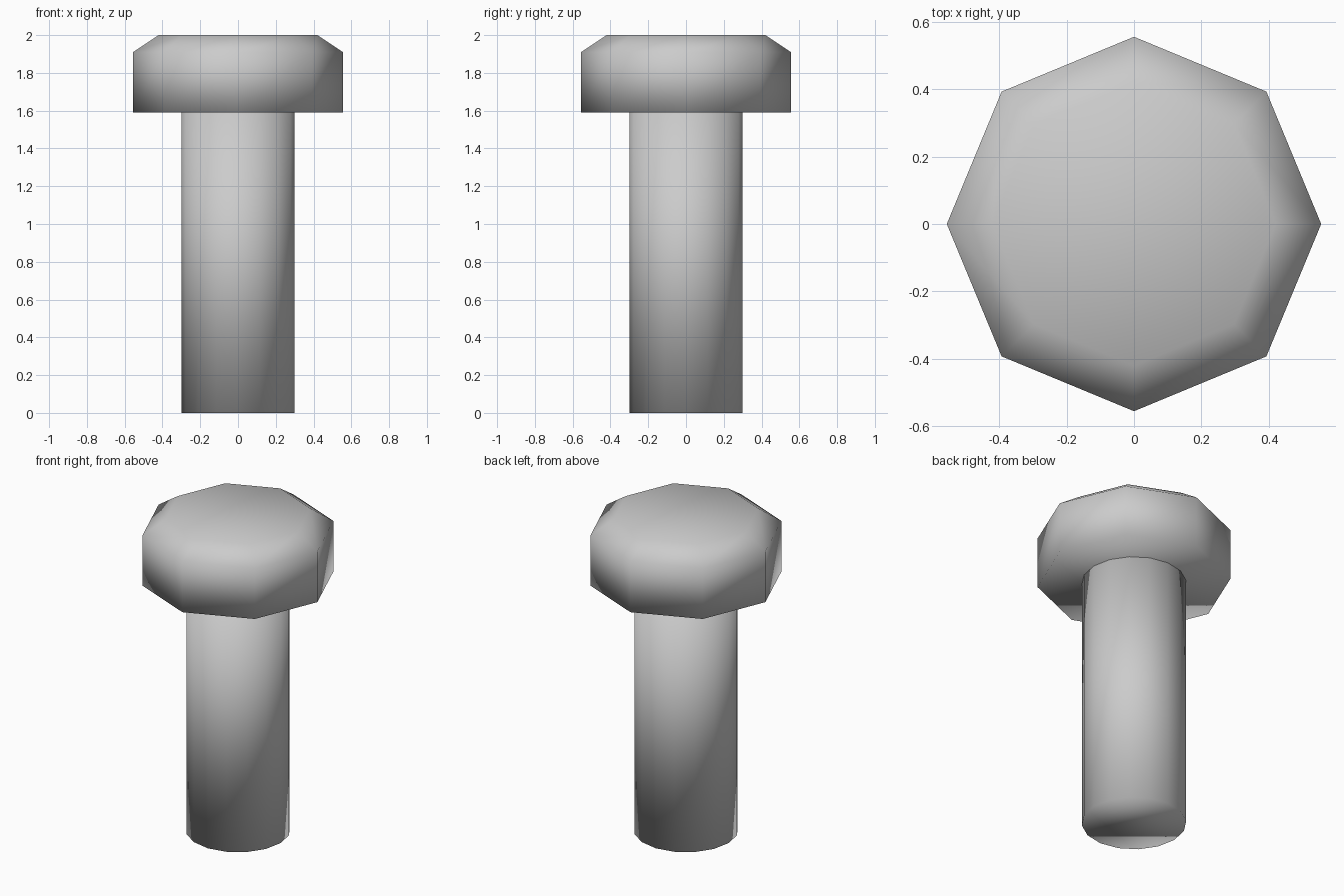
import bpy, bmesh
from math import cos, sin, tau

if "Cube" in bpy.data.objects:
    bpy.data.objects.remove(bpy.data.objects["Cube"])


def lathe(name, profile, sides):
    """Closed smooth-shaded solid from (radius, z) rings, bottom to top."""
    bm = bmesh.new()
    rings = [[bm.verts.new((r * cos(tau * i / sides), r * sin(tau * i / sides), z))
              for i in range(sides)] for r, z in profile]
    for low, high in zip(rings, rings[1:]):
        for i in range(sides):
            j = (i + 1) % sides
            bm.faces.new((low[i], low[j], high[j], high[i]))
    bm.faces.new(rings[0][::-1])
    bm.faces.new(rings[-1])
    for face in bm.faces:
        face.smooth = True
    mesh = bpy.data.meshes.new(name)
    bm.to_mesh(mesh)
    bm.free()
    obj = bpy.data.objects.new(name, mesh)
    bpy.context.collection.objects.link(obj)
    return obj


# Round shaft, running just into the head
lathe("bolt_shaft", [(0.30, 0), (0.30, 1.60)], 16)

# Eight-sided head with a chamfered top edge
lathe("bolt_head", [(0.555, 1.59), (0.555, 1.91), (0.42, 2.0)], 8)
